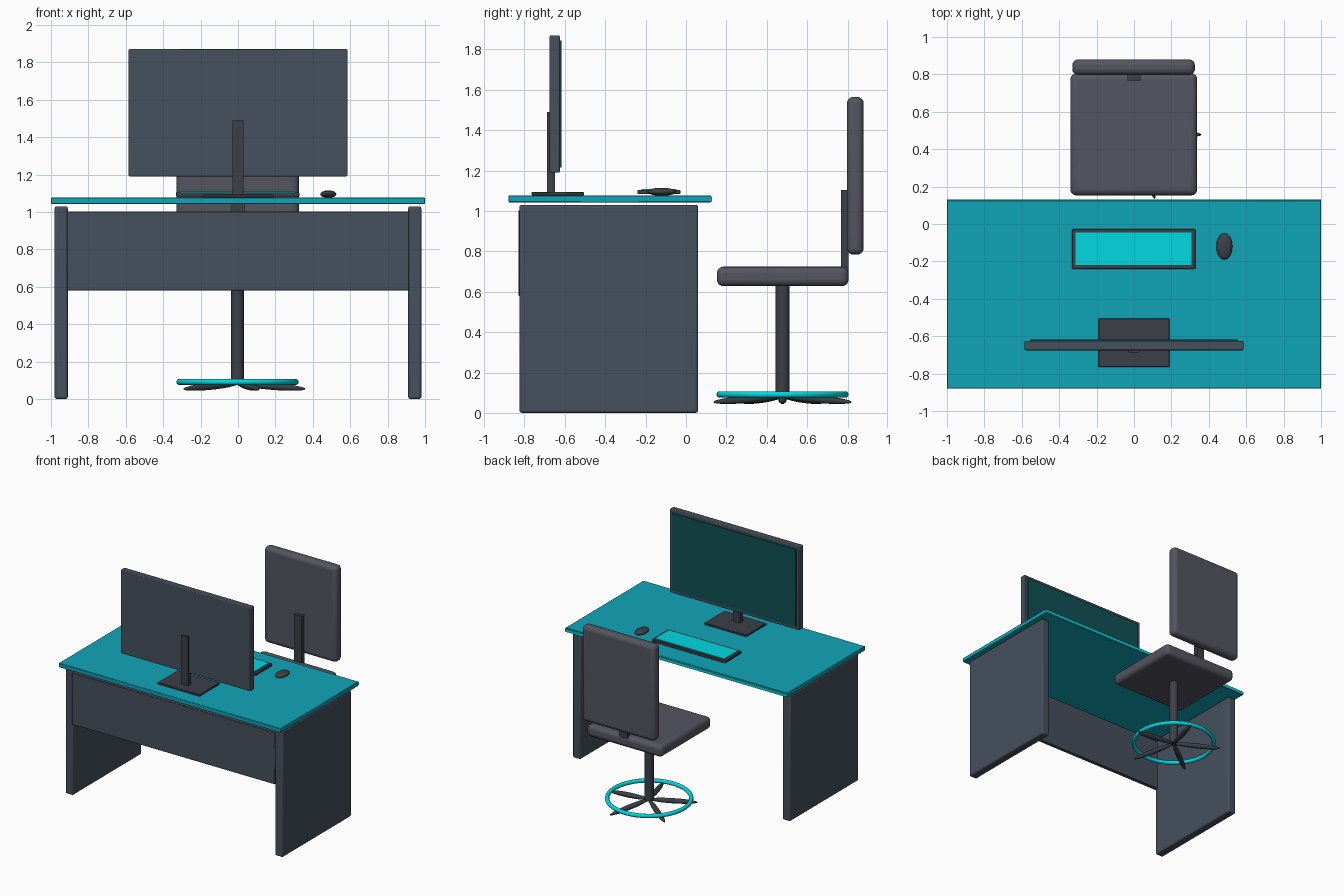
import bpy, math
from mathutils import Matrix

if "Cube" in bpy.data.objects:
    bpy.data.objects.remove(bpy.data.objects["Cube"])


def material(name, rgb):
    m = bpy.data.materials.new(name)
    m.diffuse_color = (*rgb, 1)
    m.use_nodes = True
    m.node_tree.nodes["Principled BSDF"].inputs["Base Color"].default_value = m.diffuse_color
    return m


SLATE = material("slate", (0.06, 0.08, 0.11))
DARK = material("dark_grey", (0.045, 0.05, 0.065))
CUSHION = material("cushion", (0.09, 0.09, 0.12))
TEAL = material("teal", (0.005, 0.38, 0.48))
CYAN = material("cyan", (0.0, 0.7, 0.76))
SCREEN = material("screen", (0.005, 0.08, 0.09))


def finish(name, mat):
    o = bpy.context.object
    o.name = name
    o.data.materials.append(mat)
    bpy.ops.object.shade_smooth_by_angle(angle=math.radians(35))
    return o


def box(name, x, y, z, mat, bevel=0.0, segments=3):
    """Box from (min, max) pairs with optional rounded edges."""
    bpy.ops.mesh.primitive_cube_add(size=1)
    o = bpy.context.object
    size = [b - a for a, b in (x, y, z)]
    mid = [(a + b) / 2 for a, b in (x, y, z)]
    o.data.transform(Matrix.Translation(mid) @ Matrix.Diagonal((*size, 1)))
    if bevel:
        b = o.modifiers.new("round", "BEVEL")
        b.width, b.segments = bevel, segments
    return finish(name, mat)


def ellipsoid(name, matrix, mat):
    bpy.ops.mesh.primitive_uv_sphere_add(segments=24, ring_count=14, radius=1)
    bpy.context.object.data.transform(matrix)
    return finish(name, mat)


# Desk
box("desktop", (-1, 1), (-0.88, 0.125), (1.043, 1.077), TEAL, 0.003, 1)
box("desktop_edge_strip", (-1, 1), (0.118, 0.13), (1.047, 1.069), CYAN)
for side, x in (("left", -0.945), ("right", 0.945)):
    box(side + "_desk_leg", (x - 0.035, x + 0.035), (-0.825, 0.06), (0, 1.03), SLATE, 0.012)
box("front_panel", (-0.915, 0.915), (-0.83, -0.80), (0.58, 1.003), SLATE, 0.003, 1)

# Monitor
box("monitor_base", (-0.19, 0.19), (-0.765, -0.505), (1.077, 1.093), DARK, 0.003, 1)
box("monitor_neck", (-0.03, 0.03), (-0.688, -0.65), (1.085, 1.49), DARK)
box("monitor_body", (-0.585, 0.585), (-0.675, -0.625), (1.19, 1.87), SLATE, 0.006, 2)
box("monitor_screen", (-0.557, 0.557), (-0.64, -0.617), (1.215, 1.845), SCREEN)

# Keyboard and mouse
box("keyboard_body", (-0.332, 0.328), (-0.24, -0.028), (1.083, 1.105), DARK, 0.004, 2)
box("keyboard_keys", (-0.312, 0.308), (-0.22, -0.046), (1.09, 1.109), CYAN)
ellipsoid("mouse", Matrix.Translation((0.483, -0.12, 1.095)) @ Matrix.Diagonal((0.043, 0.071, 0.02, 1)), DARK)

# Chair cushions and support
CY = 0.478
box("seat", (-0.34, 0.338), (0.153, 0.805), (0.628, 0.724), CUSHION, 0.032, 4)
box("backrest", (-0.33, 0.326), (0.797, 0.88), (0.784, 1.565), CUSHION, 0.032, 4)
box("backrest_support", (-0.035, 0.035), (0.768, 0.804), (0.70, 1.103), DARK)

# Chair post, ring and star base
bpy.ops.mesh.primitive_cylinder_add(vertices=32, radius=0.034, depth=0.57, location=(-0.003, CY, 0.365))
finish("chair_post", DARK)
bpy.ops.mesh.primitive_torus_add(major_segments=64, minor_segments=12, major_radius=0.311,
                                 minor_radius=0.016, location=(-0.003, CY, 0.091))
finish("foot_ring", CYAN)
for i in range(5):
    m = (Matrix.Translation((0, CY, 0.068))
         @ Matrix.Rotation(math.radians(72 * i), 4, "Z")
         @ Matrix.Translation((0.18, 0, 0))
         @ Matrix.Rotation(0.08, 4, "Y")
         @ Matrix.Diagonal((0.182, 0.021, 0.019, 1)))
    ellipsoid(f"base_spoke_{i + 1}", m, DARK)
